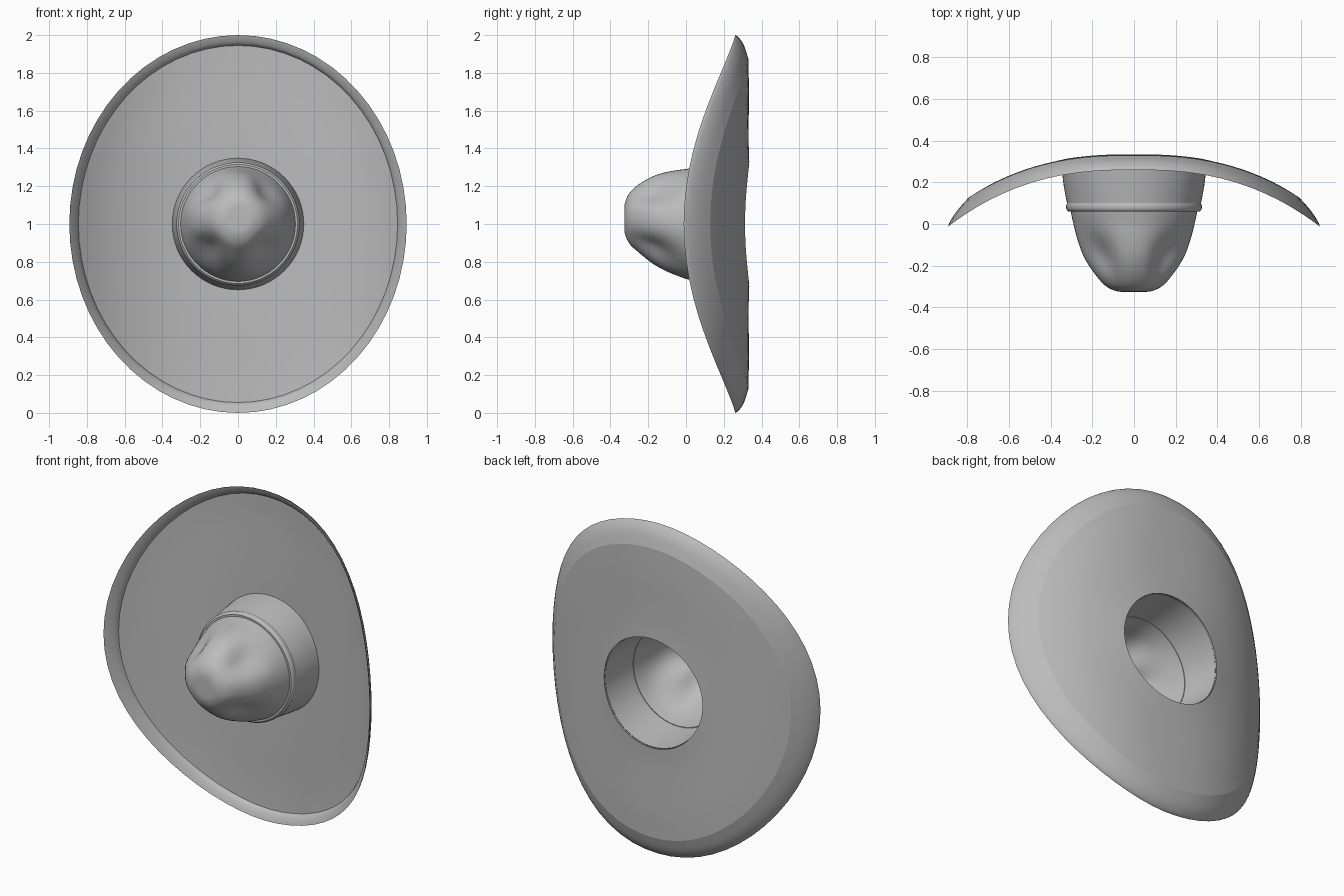
import bpy, bmesh, math
from mathutils import Vector

SEGMENTS = 64
STEPS = 3

cube = bpy.data.objects.get("Cube")
if cube:
    bpy.data.objects.remove(cube, do_unlink=True)

felt = bpy.data.materials.new("grey felt")
felt.use_nodes = True
GREY = (0.5, 0.5, 0.5, 1)
felt.diffuse_color = GREY
felt.node_tree.nodes["Principled BSDF"].inputs["Base Color"].default_value = GREY
felt.node_tree.nodes["Principled BSDF"].inputs["Roughness"].default_value = 0.7


def smooth_run(points):
    """Pass a Catmull-Rom curve through a run of (radius, y) points."""
    p = [Vector(q) for q in points]
    p = [2 * p[0] - p[1]] + p + [2 * p[-1] - p[-2]]
    out = []
    for a, b, c, d in zip(p, p[1:], p[2:], p[3:]):
        for i in range(STEPS):
            t = i / STEPS
            out.append(0.5 * (2 * b + (c - a) * t + (2 * a - 5 * b + 4 * c - d) * t * t
                              + (3 * b - a - 3 * c + d) * t ** 3))
    return out + [p[-2]]


def shape(radius, y, angle):
    """Place a profile point: oval brim, drooping sides, pinched crown."""
    # Four soft pinches around the crown
    near = math.exp(-((y + 0.165) / 0.11) ** 2)
    pinch = (0.5 - 0.5 * math.cos(4 * angle)) ** 1.5
    r = radius * (1 - 0.2 * near * pinch)
    # Brim is narrower from side to side
    oval = 1 - 0.107 * min(1, max(0, (r - 0.35) / 0.6))
    x = r * oval * math.cos(angle)
    z = 1 + r * math.sin(angle) + 0.03 * min(1, max(0, -y / 0.25))
    # Sides of the brim curl forward
    weight = min(1, max(0, (y - 0.1) / 0.12))
    y -= 0.27 * weight * (abs(x) / 0.89) ** 2.5
    return Vector((x, y, z))


def revolve(name, runs, closed=False):
    """Spin joined smooth runs around the hat's axis; run joins stay sharp."""
    profile, sharp = [], set()
    for run in runs:
        pts = smooth_run(run)
        if profile:
            sharp.add(len(profile) - 1)
            pts = pts[1:]
        profile += pts
    if closed:
        profile.pop()
        sharp.add(0)
    bm = bmesh.new()
    rings = []
    for r, y in profile:
        if r < 0.001:
            rings.append([bm.verts.new(shape(0, y, 0))] * SEGMENTS)
        else:
            rings.append([bm.verts.new(shape(r, y, math.tau * i / SEGMENTS))
                          for i in range(SEGMENTS)])
    pairs = list(zip(rings, rings[1:]))
    if closed:
        pairs.append((rings[-1], rings[0]))
    for a, b in pairs:
        for i in range(SEGMENTS):
            j = (i + 1) % SEGMENTS
            corners = list(dict.fromkeys((a[i], a[j], b[j], b[i])))
            bm.faces.new(corners).smooth = True
    for k in sharp:
        ring = rings[k]
        for i in range(SEGMENTS):
            edge = bm.edges.get((ring[i], ring[(i + 1) % SEGMENTS]))
            if edge:
                edge.smooth = False
    bmesh.ops.recalc_face_normals(bm, faces=bm.faces)
    mesh = bpy.data.meshes.new(name)
    bm.to_mesh(mesh)
    bm.free()
    mesh.materials.append(felt)
    obj = bpy.data.objects.new(name, mesh)
    bpy.context.collection.objects.link(obj)
    return obj


# Wide thin brim: front bowl, raised lip, rolled back edge, back face, opening
revolve("brim", [
    [(0.337, 0.303), (0.45, 0.302), (0.6, 0.302), (0.8, 0.303), (0.945, 0.3)],
    [(0.945, 0.3), (0.957, 0.282), (0.98, 0.268), (1.0, 0.26)],
    [(1.0, 0.26), (0.99, 0.277), (0.95, 0.305), (0.875, 0.33)],
    [(0.875, 0.33), (0.72, 0.333), (0.55, 0.332), (0.42, 0.332), (0.33, 0.335)],
    [(0.33, 0.335), (0.337, 0.303)],
], closed=True)

# Band around the crown, with a small rounded front ridge
revolve("crown_band", [
    [(0.349, 0.308), (0.337, 0.2), (0.322, 0.1)],
    [(0.322, 0.1), (0.326, 0.086), (0.324, 0.07), (0.315, 0.06)],
    [(0.315, 0.06), (0.296, 0.06)],
    [(0.296, 0.06), (0.312, 0.18), (0.328, 0.325)],
    [(0.328, 0.325), (0.349, 0.308)],
], closed=True)

# Hollow pinched crown: outside, rim, lining
revolve("crown", [
    [(0, -0.326), (0.05, -0.326), (0.09, -0.321), (0.14, -0.295), (0.192, -0.235),
     (0.237, -0.165), (0.267, -0.09), (0.291, 0), (0.308, 0.08)],
    [(0.308, 0.08), (0.295, 0.08)],
    [(0.295, 0.08), (0.277, 0), (0.253, -0.09), (0.223, -0.16), (0.178, -0.225),
     (0.13, -0.28), (0.08, -0.305), (0, -0.31)],
])
